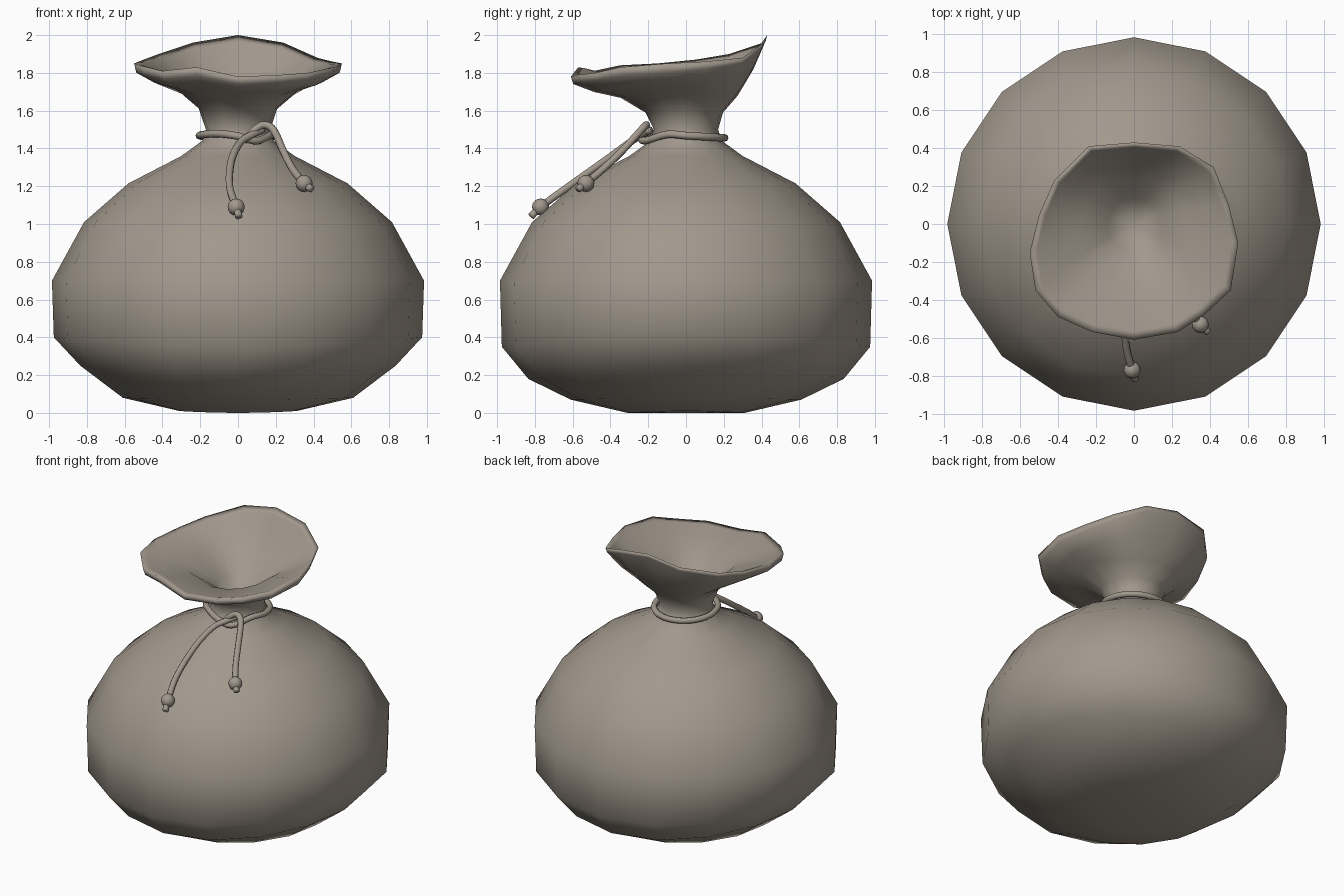
import bpy, bmesh, math
from mathutils import Vector

if "Cube" in bpy.data.objects:
    bpy.data.objects.remove(bpy.data.objects["Cube"])

cloth = bpy.data.materials.new("taupe_cloth")
cloth.diffuse_color = (0.36, 0.315, 0.265, 1)
cloth.use_nodes = True
cloth.node_tree.nodes["Principled BSDF"].inputs["Base Color"].default_value = cloth.diffuse_color
N = 16


def finish(name, bm):
    bmesh.ops.recalc_face_normals(bm, faces=bm.faces[:])
    me = bpy.data.meshes.new(name)
    bm.to_mesh(me)
    bm.free()
    me.materials.append(cloth)
    for p in me.polygons:
        p.use_smooth = True
    ob = bpy.data.objects.new(name, me)
    bpy.context.collection.objects.link(ob)
    return ob


def bridge(bm, rings):
    for a, b in zip(rings, rings[1:]):
        n = len(a)
        for i in range(n):
            j = (i + 1) % n
            bm.faces.new((a[i], a[j], b[j], b[i]))


def cap(bm, ring, co):
    v = bm.verts.new(co)
    for i in range(len(ring)):
        bm.faces.new((ring[i], ring[(i + 1) % len(ring)], v))


# Sack: belly profile (radius, height, lift on the left and right sides)
profile = [(0.31, 0.0, 0.01), (0.61, 0.07, 0.01), (0.835, 0.18, 0.07), (0.975, 0.35, 0.05),
           (0.985, 0.70, 0), (0.815, 1.01, 0), (0.58, 1.215, 0), (0.30, 1.36, 0),
           (0.19, 1.44, 0), (0.17, 1.50, 0)]
# Uneven flared rim, counter-clockwise from +x
rim = [(.55, -.10, 1.85), (.50, .10, 1.86), (.42, .30, 1.88), (.24, .41, 1.96),
       (0, .43, 2.0), (-.24, .41, 1.96), (-.42, .23, 1.90), (-.50, .05, 1.87),
       (-.55, -.15, 1.85), (-.52, -.35, 1.84), (-.40, -.49, 1.81), (-.22, -.57, 1.83),
       (0, -.61, 1.78), (.23, -.57, 1.79), (.37, -.48, 1.80), (.51, -.35, 1.83)]
bm = bmesh.new()
dirs = [Vector((math.cos(i * math.tau / N), math.sin(i * math.tau / N), 0)) for i in range(N)]
rings = [[bm.verts.new((d.x * r, d.y * r, z + lift * d.x ** 2)) for d in dirs]
         for r, z, lift in profile]


def flare(t, z_front, z_back, dz, neck_r=0.17):
    """Ring between the neck and the rim; height share differs front to back."""
    ring = []
    for d, p in zip(dirs, rim):
        p = Vector(p)
        co = (d * neck_r).lerp(p, t)
        k = z_front + (z_back - z_front) * max(0, d.y)
        co.z = 1.5 + (p.z - 1.5) * k + dz
        ring.append(bm.verts.new(co))
    return ring


rings += [flare(.10, .32, .18, 0), flare(.40, .60, .36, 0), flare(.72, .71, .64, 0),
          flare(.97, .86, .94, 0), flare(1, 1, 1, 0),            # outside and lip
          flare(.90, .98, .93, 0), flare(.70, .82, .70, .02),    # inside
          flare(.38, .62, .36, .05, .13), flare(.05, .32, .2, .02, .12)]
bridge(bm, rings)
cap(bm, rings[0], (0, 0, 0))
cap(bm, rings[-1], (0, 0, 1.5))
finish("sack", bm)


def smooth_path(pts, closed=False, steps=4):
    """Catmull-Rom curve through the points."""
    pts = [Vector(p) for p in pts]
    n = len(pts)
    get = (lambda i: pts[i % n]) if closed else (lambda i: pts[max(0, min(n - 1, i))])
    out = []
    for i in range(n if closed else n - 1):
        a, b, c, d = (get(i + k) for k in (-1, 0, 1, 2))
        for s in range(steps):
            t = s / steps
            out.append(0.5 * (2 * b + (c - a) * t + (2 * a - 5 * b + 4 * c - d) * t ** 2
                              + (3 * b - a - 3 * c + d) * t ** 3))
    return out if closed else out + [pts[-1]]


def cord(name, pts, closed=False, r=0.02, sides=8):
    path = smooth_path(pts, closed)
    n = len(path)
    bm = bmesh.new()
    tubes = []
    for i, p in enumerate(path):
        if closed:
            tan = path[(i + 1) % n] - path[i - 1]
        else:
            tan = path[min(i + 1, n - 1)] - path[max(i - 1, 0)]
        tan.normalize()
        ref = Vector((0, 0, 1)) if closed else Vector((0.3, -0.6, 0.74))
        if abs(tan.dot(ref)) > 0.95:
            ref = Vector((0, 1, 0))
        u = tan.cross(ref).normalized()
        w = tan.cross(u)
        tubes.append([bm.verts.new(p + (u * math.cos(k * math.tau / sides)
                                        + w * math.sin(k * math.tau / sides)) * r)
                      for k in range(sides)])
    if closed:
        bridge(bm, tubes + [tubes[0]])
    else:
        bridge(bm, tubes)
        bm.faces.new(tubes[0])
        bm.faces.new(tubes[-1])
    finish(name, bm)


# Tie around the neck, pulled forward into a knot at the front right
ring_pts = []
for i in range(12):
    a = math.radians(-60 + 30 * i)
    ring_pts.append((0.205 * math.cos(a), 0.205 * math.sin(a), 1.468 - 0.012 * math.sin(a)))
ring_pts[0] = (.10, -.22, 1.44)
ring_pts[11] = (0, -.23, 1.465)
cord("neck_tie", ring_pts, closed=True)

# Hanging cord ends
cord("long_cord_end", [(.13, -.19, 1.50), (.07, -.24, 1.47), (.01, -.30, 1.43),
                       (-.035, -.43, 1.335), (-.045, -.62, 1.20), (-.01, -.77, 1.09),
                       (.005, -.82, 1.04)])
cord("short_cord_end", [(.03, -.22, 1.44), (.09, -.22, 1.50), (.14, -.21, 1.525),
                        (.19, -.24, 1.495), (.24, -.34, 1.385), (.29, -.44, 1.29),
                        (.35, -.53, 1.215), (.39, -.57, 1.185)])

# Beads
for name, co in (("long_cord_bead", (-.01, -.77, 1.09)), ("short_cord_bead", (.35, -.53, 1.215))):
    bm = bmesh.new()
    bmesh.ops.create_uvsphere(bm, u_segments=12, v_segments=8, radius=0.045)
    bmesh.ops.translate(bm, verts=bm.verts[:], vec=co)
    finish(name, bm)
